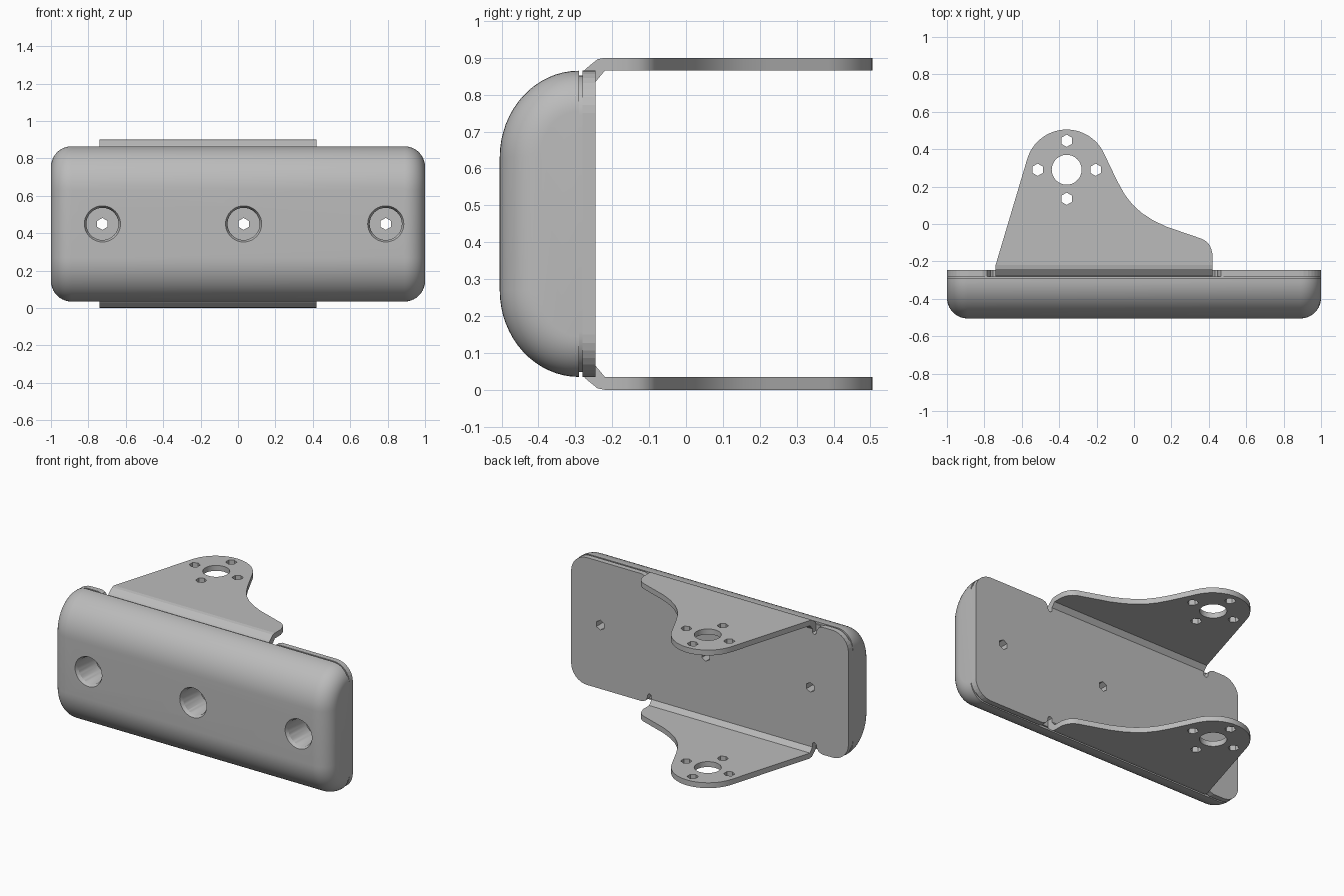
import bpy, bmesh, math
from mathutils import Matrix, Vector

old = bpy.data.objects.get("Cube")
if old:
    bpy.data.objects.remove(old, do_unlink=True)

MID = 0.45                      # height of the horizontal symmetry plane
BOLTS = (-0.725, 0.03, 0.79)    # mounting bolt positions along x
EYE = Vector((-0.36, 0.285))    # centre of the bracket lobe

grey = bpy.data.materials.new("plain grey")
grey.use_nodes = True
grey.diffuse_color = (0.5, 0.5, 0.5, 1)
grey.node_tree.nodes["Principled BSDF"].inputs["Base Color"].default_value = (0.5, 0.5, 0.5, 1)


def finish(name, bm):
    bmesh.ops.recalc_face_normals(bm, faces=bm.faces)
    mesh = bpy.data.meshes.new(name)
    bm.to_mesh(mesh)
    bm.free()
    mesh.materials.append(grey)
    ob = bpy.data.objects.new(name, mesh)
    bpy.context.collection.objects.link(ob)
    return ob


def loft(name, rings):
    bm = bmesh.new()
    rows = [[bm.verts.new(p) for p in ring] for ring in rings]
    for a, b in zip(rows, rows[1:]):
        for i in range(len(a)):
            j = (i + 1) % len(a)
            bm.faces.new((a[i], a[j], b[j], b[i]))
    bm.faces.new(rows[0])
    bm.faces.new(rows[-1])
    return finish(name, bm)


def arc(cx, cy, r, start, end, n):
    angles = [math.radians(start + (end - start) * i / n) for i in range(n + 1)]
    return [(cx + r * math.cos(a), cy + r * math.sin(a)) for a in angles]


def drill(ob, holes, axis):
    # each hole is (centre, radius at low end, radius at high end, length, sides)
    for centre, r1, r2, length, sides in holes:
        bm = bmesh.new()
        turn = Matrix.Rotation(math.radians(90), 4, 'X') if axis == 'Y' else Matrix()
        bmesh.ops.create_cone(bm, cap_ends=True, segments=sides, radius1=r1, radius2=r2,
                              depth=length, matrix=Matrix.Translation(centre) @ turn)
        cutter = finish("hole_cutter", bm)
        cutter.hide_render = True
        mod = ob.modifiers.new("hole", 'BOOLEAN')
        mod.operation, mod.solver, mod.object = 'DIFFERENCE', 'EXACT', cutter
        bpy.context.view_layer.objects.active = ob
        bpy.ops.object.modifier_apply(modifier=mod.name)
        bpy.data.objects.remove(cutter, do_unlink=True)


def smooth(ob, angle=30):
    bpy.ops.object.select_all(action='DESELECT')
    ob.select_set(True)
    bpy.context.view_layer.objects.active = ob
    bpy.ops.object.shade_smooth_by_angle(angle=math.radians(angle))


# Bumper body: a D-shaped section run along x, shrinking into rounded ends
def section(x, inset):
    half = []
    for i in range(17):
        a = math.radians(90 * i / 16)
        half.append((-0.29 - (0.215 - inset) * math.sin(a),
                     0.18 + (0.235 - inset) * math.cos(a)))
    # recessed lip behind the curved face
    half = [(-0.28, 0.402 - inset), (-0.29, 0.402 - inset)] + half
    loop = half + [(y, -z) for y, z in reversed(half)]
    return [(x, y, MID + z) for y, z in loop]


FILLET = 0.11
steps = [math.radians(90 * i / 10) for i in range(11)]
end = [(1 - FILLET + FILLET * math.sin(a), FILLET * (1 - math.cos(a))) for a in steps]
stations = [(-x, d) for x, d in reversed(end)] + end
body = loft("bumper_body", [section(x, d) for x, d in stations])
holes = []
for x in BOLTS:
    holes += [((x, -0.455, MID), 0.086, 0.086, 0.29, 40),
              ((x, -0.50, MID), 0.086, 0.102, 0.03, 40),
              ((x, -0.30, MID), 0.032, 0.032, 0.2, 6)]
drill(body, holes, 'Y')
smooth(body)

# Back plate: rounded rectangle with relief notches beside each bracket
upper = arc(0.885, 0.3, 0.115, 0, 90, 8)
upper += [(0.49, 0.415), (0.465, 0.405), (0.452, 0.385), (0.447, 0.36),
          (0.434, 0.352), (0.42, 0.36), (0.42, 0.38)]
upper += [(-0.74, 0.38), (-0.74, 0.36), (-0.754, 0.352), (-0.767, 0.36),
          (-0.772, 0.385), (-0.785, 0.405), (-0.81, 0.415)]
upper += arc(-0.885, 0.3, 0.115, 90, 180, 8)
outline = upper + [(x, -z) for x, z in reversed(upper)]
plate = loft("back_plate", [[(x, y, MID + z) for x, z in outline] for y in (-0.28, -0.245)])
drill(plate, [((x, -0.26, MID), 0.032, 0.032, 0.2, 6) for x in BOLTS], 'Y')

# Brackets: angled bend plus a flat lobed arm, mirrored top and bottom
bend = [(-0.28, 0.37), (-0.28, 0.41), (-0.272, 0.42), (-0.24, 0.446), (-0.22, 0.45),
        (-0.22, 0.415), (-0.245, 0.385), (-0.245, 0.37)]
lobe = [(0.42, -0.22), (0.42, -0.16)] + arc(0.33, -0.16, 0.087, 10, 68, 6)
lobe += [(0.17, -0.013), (0.1, 0.021), (0.04, 0.06), (-0.01, 0.106), (-0.05, 0.158), (-0.09, 0.23)]
lobe += arc(EYE.x, EYE.y, 0.22, 27, 164, 24) + [(-0.74, -0.22)]

for label, side in (("upper", 1), ("lower", -1)):
    loft(label + "_bracket_bend",
         [[(x, y, MID + side * z) for y, z in bend] for x in (-0.74, 0.42)])
    arm = loft(label + "_bracket_arm",
               [[(x, y, MID + side * z) for x, y in lobe] for z in (0.415, 0.45)])
    level = MID + side * 0.43
    holes = [((EYE.x, EYE.y + 0.005, level), 0.08, 0.08, 0.2, 32)]
    for k in range(4):
        a = math.pi / 2 * k
        holes.append(((EYE.x + 0.155 * math.cos(a), EYE.y + 0.005 + 0.155 * math.sin(a), level),
                      0.033, 0.033, 0.2, 6))
    drill(arm, holes, 'Z')
    smooth(arm)
